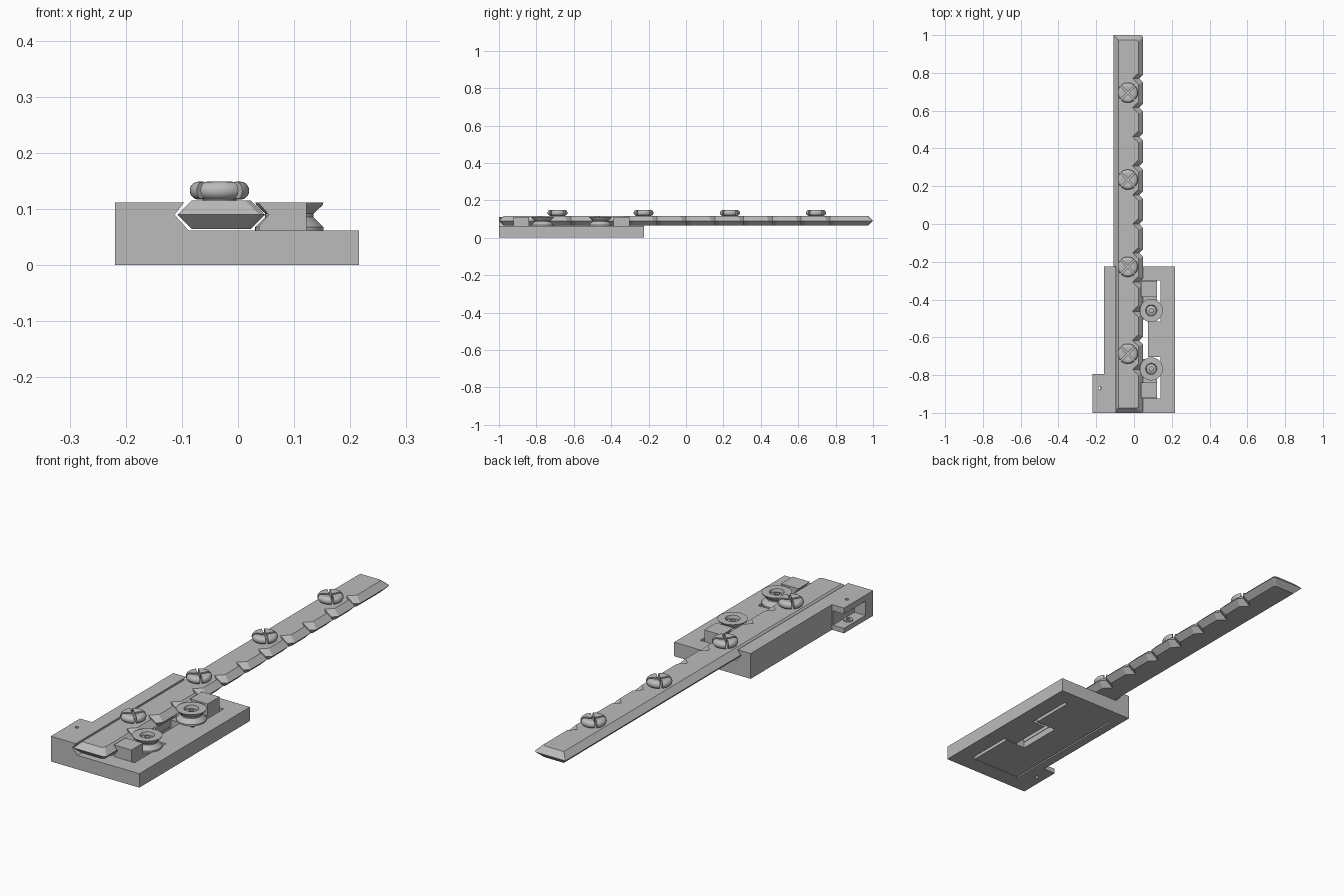
import bpy, bmesh, math
from mathutils import Matrix, Vector

cube = bpy.data.objects.get("Cube")
if cube:
    bpy.data.objects.remove(cube)

grey = bpy.data.materials.new("plain grey")
grey.use_nodes = True
grey.diffuse_color = (0.5, 0.5, 0.5, 1)
grey.node_tree.nodes["Principled BSDF"].inputs["Base Color"].default_value = (0.5, 0.5, 0.5, 1)


def finish(name, bm, smooth=False):
    bmesh.ops.recalc_face_normals(bm, faces=bm.faces)
    mesh = bpy.data.meshes.new(name)
    bm.to_mesh(mesh)
    bm.free()
    mesh.materials.append(grey)
    obj = bpy.data.objects.new(name, mesh)
    bpy.context.collection.objects.link(obj)
    if smooth:
        activate(obj)
        bpy.ops.object.shade_smooth_by_angle(angle=math.radians(35))
    return obj


def activate(obj):
    bpy.ops.object.select_all(action='DESELECT')
    obj.select_set(True)
    bpy.context.view_layer.objects.active = obj


def loft(name, rings):
    """Skin a stack of equal-length point rings and cap both ends."""
    bm = bmesh.new()
    loops = [[bm.verts.new(p) for p in ring] for ring in rings]
    for a, b in zip(loops, loops[1:]):
        for i in range(len(a)):
            j = (i + 1) % len(a)
            bm.faces.new((a[i], a[j], b[j], b[i]))
    bm.faces.new(loops[0])
    bm.faces.new(loops[-1])
    return finish(name, bm)


def prism(name, outline, z0, z1):
    return loft(name, [[(x, y, z) for x, y in outline] for z in (z0, z1)])


def box(name, x0, x1, y0, y1, z0, z1):
    return prism(name, [(x0, y0), (x1, y0), (x1, y1), (x0, y1)], z0, z1)


def extrude_y(name, profile, y0, y1):
    return loft(name, [[(x, y, z) for x, z in profile] for y in (y0, y1)])


def lathe(name, profile, x, y, steps=40, smooth=True):
    """Spin an (r, z) profile about a vertical axis at x, y."""
    bm = bmesh.new()
    verts = [bm.verts.new((r, 0, z)) for r, z in profile]
    edges = [bm.edges.new(pair) for pair in zip(verts, verts[1:])]
    bmesh.ops.spin(bm, geom=verts + edges, cent=(0, 0, 0), axis=(0, 0, 1),
                   angle=math.tau, steps=steps)
    bmesh.ops.remove_doubles(bm, verts=bm.verts, dist=0.0002)
    bmesh.ops.translate(bm, verts=bm.verts, vec=(x, y, 0))
    return finish(name, bm, smooth)


def boolean(obj, other, operation='DIFFERENCE'):
    mod = obj.modifiers.new("cut", 'BOOLEAN')
    mod.operation, mod.object, mod.solver = operation, other, 'EXACT'
    activate(obj)
    bpy.ops.object.modifier_apply(modifier=mod.name)
    bpy.data.objects.remove(other)


def c_shape(x0, gap):
    """C-shaped outline around the base tongue, shrunk by a gap."""
    right, inner = 0.14 - gap, 0.074
    if gap:
        inner = 0.022
    y0, y1, t0, t1 = -0.925, -0.30, -0.705 - gap / 2, -0.515 + gap / 2
    return [(x0, y0), (right, y0), (right, t0), (inner, t0),
            (inner, t1), (right, t1), (right, y1), (x0, y1)]


# Base: floor plus side rail with a V groove
FLOOR, TOP = 0.062, 0.112
base = extrude_y("base", [(-0.16, 0), (0.216, 0), (0.216, FLOOR), (-0.088, FLOOR),
                          (-0.113, 0.09), (-0.096, TOP), (-0.16, TOP)], -1, -0.225)
boolean(base, box("tab_block", -0.219, -0.15, -1, -0.795, 0, TOP), 'UNION')
boolean(base, box("tab_void", -0.3, -0.165, -0.945, -0.7, 0.022, 0.085))
boolean(base, lathe("tab_hole", [(0, -0.1), (0.008, -0.1), (0.008, 0.2), (0, 0.2)],
                    -0.181, -0.87, 20, False))
boolean(base, prism("carrier_slot", c_shape(0.022, 0), -0.1, 0.2))
boolean(base, prism("carrier_recess", c_shape(-0.12, 0), -0.1, 0.032))

# Bushing on the lower lip of the tab
lathe("tab_bushing", [(0.009, 0.02), (0.009, 0.027), (0.02, 0.027), (0.02, 0.02), (0.009, 0.02)],
      -0.187, -0.87, 24)

# Sliding carrier in the base, with its raised guide blocks
prism("carrier_plate", c_shape(-0.115, 0.017), 0.002, 0.03)
for label, a, b in (("front", -0.922, -0.715), ("rear", -0.505, -0.303)):
    box("carrier_arm_" + label, 0.024, 0.122, a, b, 0.03, 0.06)
for label, a, b in (("front", -0.922, -0.84), ("rear", -0.387, -0.303)):
    extrude_y("guide_block_" + label, [(0.037, 0.06), (0.122, 0.06), (0.122, TOP),
                                       (0.036, TOP), (0.055, 0.09), (0.037, 0.07)], a, b)

# Grooved rollers with countersunk pins
for label, y in (("front", -0.767), ("rear", -0.458)):
    lathe("roller_" + label, [(0.03, 0.06), (0.061, 0.06), (0.061, 0.068), (0.043, 0.086),
                              (0.043, 0.092), (0.059, 0.107), (0.061, 0.112), (0.03, 0.112),
                              (0.026, 0.1), (0.026, 0.062), (0.03, 0.06)], 0.0915, y)
    lathe("roller_pin_" + label, [(0.011, 0.05), (0.027, 0.05), (0.027, 0.098), (0.011, 0.104),
                                  (0.011, 0.05)], 0.0915, y, 24)


def bar_ring(inset, z):
    """Bar outline at one height; the right edge carries V notches."""
    edge, left, end = 0.048 - inset, -0.108 + inset, 1 - inset
    cut = 0.02 + 0.414 * inset
    ring = [(left, -end), (edge - 0.01, -end), (edge, -end + 0.01)]
    for k in range(-5, 6):
        y = k * 0.154
        ring += [(edge, y - cut), (edge - cut, y), (edge, y + cut)]
    ring += [(edge, end - 0.01), (edge - 0.01, end), (left, end)]
    return [(x, y, z) for x, y in ring]


# Long notched bar with chamfers meeting at mid height
loft("notched_bar", [bar_ring(0.025, 0.065), bar_ring(0, 0.09), bar_ring(0.025, 0.115)])

# Rounded knobs split by a diagonal cross
for i, y in enumerate((-0.687, -0.227, 0.235, 0.695)):
    rim = [(0.037 + 0.016 * math.cos(t), 0.133 + 0.016 * math.sin(t))
           for t in [math.radians(-90 + 18 * s) for s in range(11)]]
    knob = lathe("knob_%d" % (i + 1), [(0, 0.112), (0.03, 0.112), (0.03, 0.117)] + rim
                 + [(0.02, 0.146), (0, 0.144)], -0.033, y)
    for angle in (45, 135):
        cutter = box("cross_cut", -0.1, 0.1, -0.005, 0.005, 0.119, 0.2)
        cutter.data.transform(Matrix.Translation(Vector((-0.033, y, 0)))
                              @ Matrix.Rotation(math.radians(angle), 4, 'Z'))
        boolean(knob, cutter)
